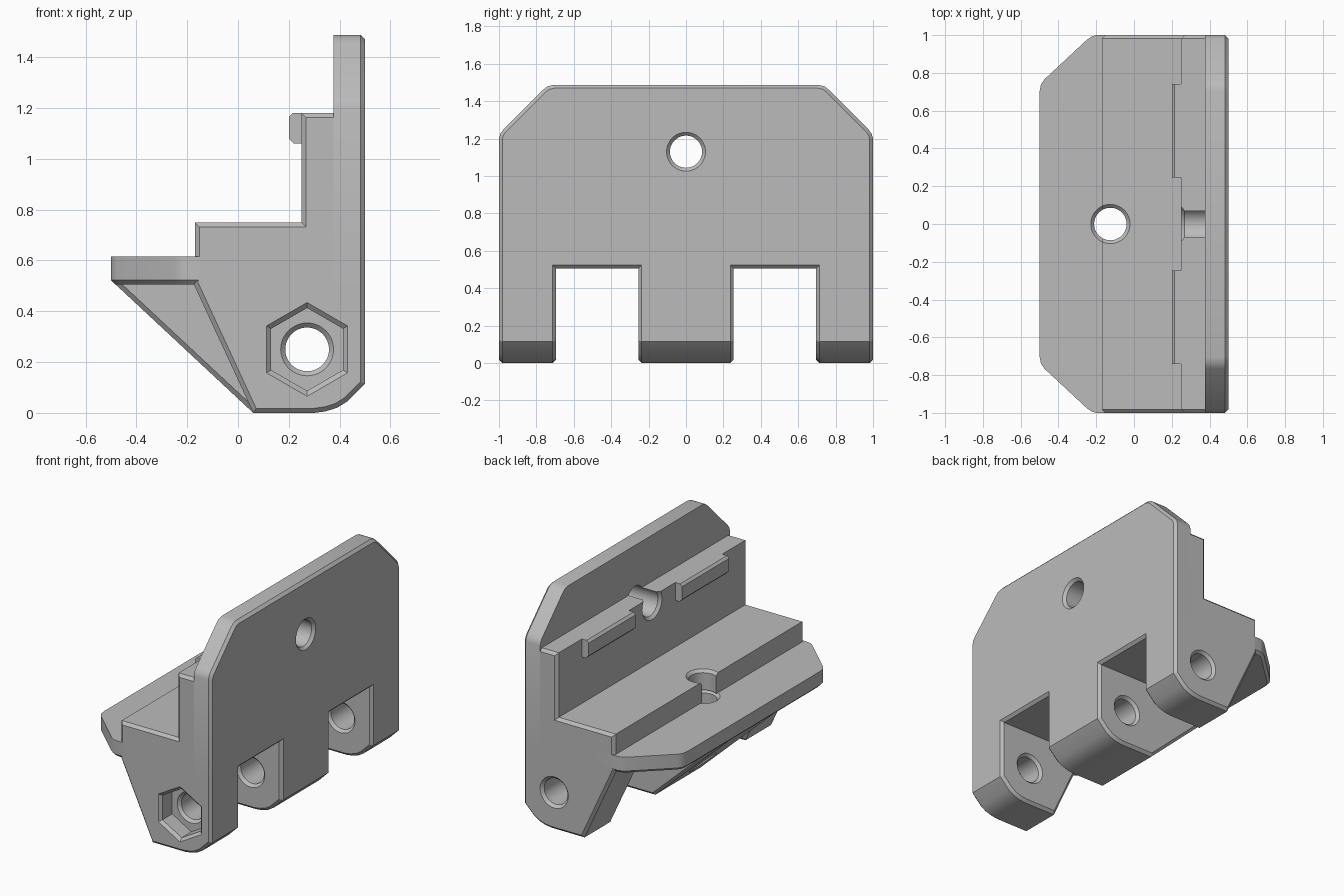
import bpy, bmesh, math
from mathutils import Vector

cube = bpy.data.objects.get("Cube")
if cube:
    bpy.data.objects.remove(cube, do_unlink=True)

# Single plain grey material
grey = bpy.data.materials.new("plain_grey")
grey.use_nodes = True
tint = (0.5, 0.5, 0.5, 1.0)
grey.diffuse_color = tint
for node in grey.node_tree.nodes:
    if node.type == 'BSDF_PRINCIPLED':
        node.inputs["Base Color"].default_value = tint

C = 0.018   # chamfer width
R = 0.086   # hole radius
RC = R + C  # countersink radius


def place(axis, u, v, t):
    return {'x': (t, u, v), 'y': (u, t, v), 'z': (u, v, t)}[axis]


def loft(name, axis, rings):
    """Closed solid through rings of (2D outline, position along axis)."""
    bm = bmesh.new()
    loops = [[bm.verts.new(place(axis, u, v, t)) for u, v in pts] for pts, t in rings]
    n = len(loops[0])
    for a, b in zip(loops, loops[1:]):
        for i in range(n):
            j = (i + 1) % n
            bm.faces.new((a[i], a[j], b[j], b[i]))
    bm.faces.new(loops[0])
    bm.faces.new(loops[-1])
    bmesh.ops.recalc_face_normals(bm, faces=bm.faces)
    mesh = bpy.data.meshes.new(name)
    bm.to_mesh(mesh)
    bm.free()
    mesh.materials.append(grey)
    obj = bpy.data.objects.new(name, mesh)
    bpy.context.scene.collection.objects.link(obj)
    return obj


def inset(pts, c):
    """Mitred inward offset of a counter-clockwise outline."""
    out = []
    for i, p in enumerate(pts):
        p = Vector(p)
        d0 = (p - Vector(pts[i - 1])).normalized()
        d1 = (Vector(pts[(i + 1) % len(pts)]) - p).normalized()
        n0, n1 = Vector((-d0.y, d0.x)), Vector((-d1.y, d1.x))
        out.append(tuple(p + (n0 + n1) * c / (1 + n0.dot(n1))))
    return out


def prism(name, axis, pts, a, b, ca=0, cb=0):
    """Extruded outline, with optional chamfers at its two ends."""
    small = inset(pts, C)
    rings = [(small, a), (pts, a + C)] if ca else [(pts, a)]
    rings += [(pts, b - C), (small, b)] if cb else [(pts, b)]
    return loft(name, axis, rings)


def spindle(name, axis, cu, cv, steps, sides=48):
    """Turned cutter through (position, radius) steps, first point upward."""
    def ring(r):
        angles = [math.pi / 2 + math.tau * i / sides for i in range(sides)]
        return [(cu + r * math.cos(a), cv + r * math.sin(a)) for a in angles]
    obj = loft(name, axis, [(ring(r), t) for t, r in steps])
    obj.hide_render = True
    return obj


def cut(parts, cutter):
    for part in parts:
        mod = part.modifiers.new("hole", 'BOOLEAN')
        mod.operation = 'DIFFERENCE'
        mod.solver = 'EXACT'
        mod.object = cutter
        graph = bpy.context.evaluated_depsgraph_get()
        mesh = bpy.data.meshes.new_from_object(part.evaluated_get(graph))
        part.modifiers.clear()
        part.data = mesh


BASE = 0.505  # underside of the body and roof of the slots

# Tall back plate with clipped upper corners
corner = [(1, 1.2), (0.993, 1.225), (0.978, 1.247),
          (0.765, 1.46), (0.74, 1.48), (0.705, 1.488)]
outline = [(-1, BASE), (1, BASE)] + corner + [(-y, z) for y, z in reversed(corner)]
back_plate = prism("back_plate", 'x', outline, 0.375, 0.5, cb=1)

# Stepped block in front of the plate
step_block = prism("step_block", 'y',
                   [(-0.17, BASE), (0.42, BASE), (0.42, 1.18), (0.25, 1.18),
                    (0.25, 0.75), (-0.17, 0.75)], -1, 1, 1, 1)

# Flange with clipped outer corners
side = [(0, 1), (-0.2, 1), (-0.225, 0.992), (-0.25, 0.975),
        (-0.475, 0.765), (-0.493, 0.738), (-0.5, 0.7)]
flange = prism("flange", 'z', side + [(x, -y) for x, y in reversed(side)],
               BASE, 0.615, ca=1)

# Lips along the upper ledge
lip = [(0.26, 1.06), (0.26, 1.18), (0.215, 1.18), (0.2, 1.165), (0.2, 1.08), (0.22, 1.06)]
lip.reverse()
lip = [lip[i] for i in range(len(lip))][::-1]
for label, y0 in (("left", 0.245), ("right", -0.74)):
    prism(label + "_lip", 'y', lip, y0, y0 + 0.495)

# Three hinge lugs; the middle one reaches out under the flange
foot = [(0.06, 0), (0.3, 0), (0.345, 0.006), (0.39, 0.02), (0.43, 0.045), (0.5, 0.115)]
steep = foot + [(0.5, 0.6), (-0.14, 0.6), (-0.178, 0.515)]
long = foot + [(0.5, 0.59), (-0.42, 0.59), (-0.49, 0.513)]
lugs = [prism("front_lug", 'y', steep, -1, -0.695, 1, 1),
        prism("middle_lug", 'y', long, -0.255, 0.255, 1, 1),
        prism("rear_lug", 'y', steep, 0.695, 1, 1, 1)]

# Screw hole through the plate and upper ledge
wall_hole = spindle("wall_hole_cutter", 'x', 0, 1.13,
                    [(0.1, RC), (0.25, RC), (0.25 + C, R), (0.5 - C, R), (0.5 + C, RC + C)])
cut([back_plate, step_block], wall_hole)

# Vertical screw hole through step, flange and middle lug
drop_hole = spindle("drop_hole_cutter", 'z', -0.125, 0,
                    [(0, R), (0.615 - C, R), (0.615, RC), (0.617, R),
                     (0.75 - C, R), (0.75 + C, RC + C)])
cut([step_block, flange, lugs[1]], drop_hole)

# Hinge bolt hole, countersunk on every lug face, with a hexagonal nut pocket
FLOOR = -0.88
steps = [(-1.1, RC), (FLOOR, RC), (FLOOR + C, R)]
for a, b in ((-0.695, -0.255), (0.255, 0.695)):
    steps += [(a - C, R), (a, RC), (b, RC), (b + C, R)]
steps += [(1 - C, R), (1 + C, RC + C)]
bolt_hole = spindle("bolt_hole_cutter", 'y', 0.272, 0.25, steps)
cut(lugs, bolt_hole)
nut_pocket = spindle("nut_pocket_cutter", 'y', 0.272, 0.25,
                     [(-1 - C, 0.206), (-1 + C, 0.163), (FLOOR, 0.163)], 6)
cut(lugs[:1], nut_pocket)

for cutter in (wall_hole, drop_hole, bolt_hole, nut_pocket):
    bpy.data.objects.remove(cutter, do_unlink=True)

# Smooth the rounded faces, keep the chamfers crisp
bpy.ops.object.select_all(action='DESELECT')
for obj in bpy.context.scene.objects:
    if obj.type == 'MESH':
        obj.select_set(True)
        bpy.context.view_layer.objects.active = obj
bpy.ops.object.shade_smooth_by_angle(angle=math.radians(28))
